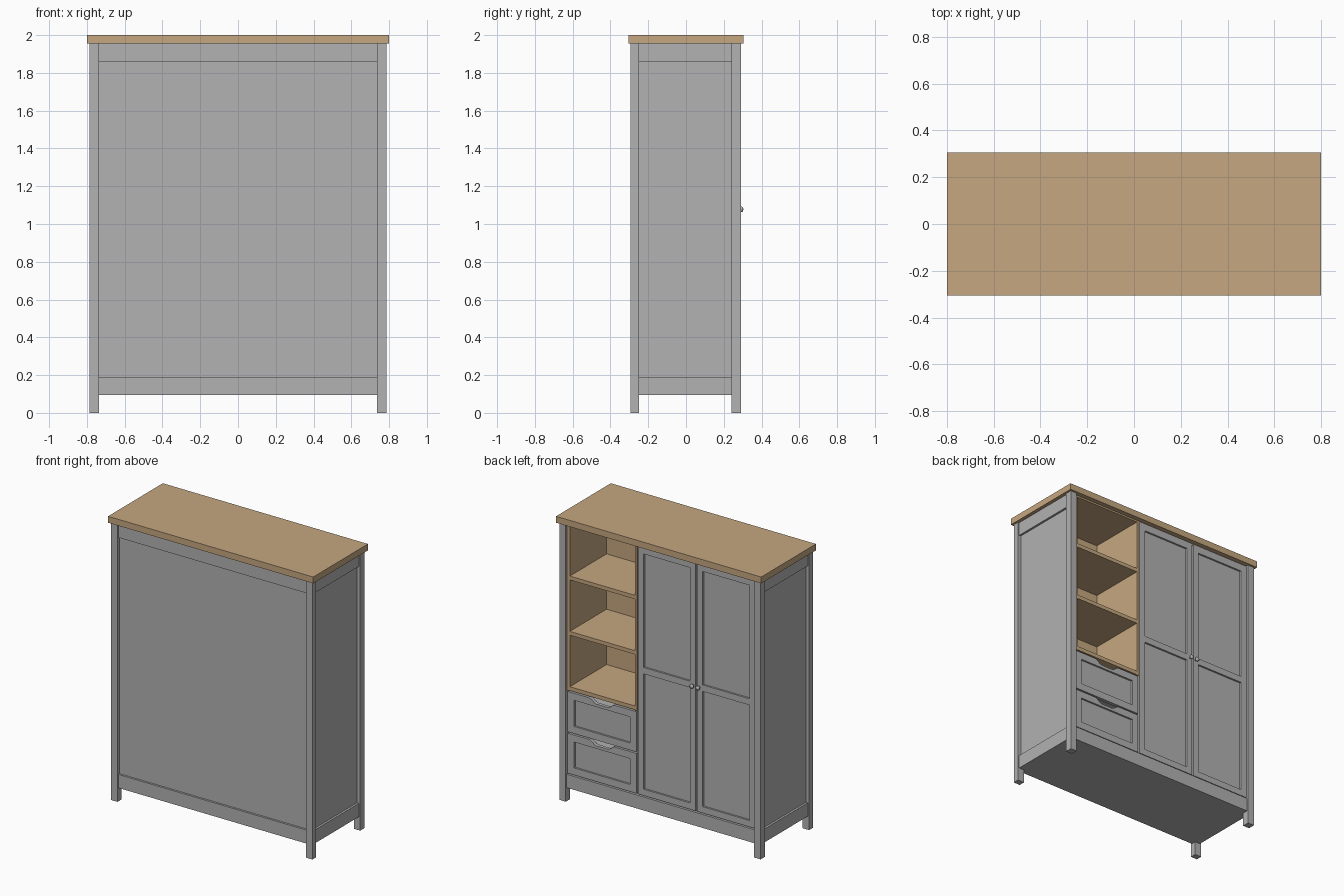
import bpy, bmesh
from mathutils import Vector

if "Cube" in bpy.data.objects:
    bpy.data.objects.remove(bpy.data.objects["Cube"])


def material(name, rgb):
    m = bpy.data.materials.new(name)
    m.diffuse_color = (*rgb, 1)
    m.use_nodes = True
    m.node_tree.nodes["Principled BSDF"].inputs["Base Color"].default_value = m.diffuse_color
    return m


GREY = material("grey paint", (0.445, 0.445, 0.445))
OAK = material("oak wood", (0.558, 0.386, 0.216))


def add_prism(bm, profile, y0, y1):
    """Extrude an x/z outline from y0 to y1."""
    f = bm.faces.new([bm.verts.new((x, y0, z)) for x, z in profile])
    out = bmesh.ops.extrude_face_region(bm, geom=[f])
    verts = [v for v in out["geom"] if isinstance(v, bmesh.types.BMVert)]
    bmesh.ops.translate(bm, verts=verts, vec=Vector((0, y1 - y0, 0)))


def add_box(bm, x0, x1, y0, y1, z0, z1):
    add_prism(bm, [(x0, z0), (x1, z0), (x1, z1), (x0, z1)], y0, y1)


def finish(bm, name, mat):
    bmesh.ops.recalc_face_normals(bm, faces=bm.faces)
    me = bpy.data.meshes.new(name)
    bm.to_mesh(me)
    bm.free()
    me.materials.append(mat)
    ob = bpy.data.objects.new(name, me)
    bpy.context.collection.objects.link(ob)
    return ob


def box(name, mat, *dims):
    bm = bmesh.new()
    add_box(bm, *dims)
    return finish(bm, name, mat)


FRONT, BACK = 0.275, 0.25      # faces of the doors and drawers
PANEL = 0.262                  # recessed panel face

# Top board
box("top_board", OAK, -0.8, 0.8, -0.305, 0.305, 1.955, 2.0)

# Legs, side panels and side rails
for s, side in ((-1, "left"), (1, "right")):
    def span(a, b):
        return sorted((s * a, s * b))
    for y0, y1, end in ((-0.293, -0.25, "plain"), (0.24, 0.29, "door")):
        box(f"{side}_{end}_leg", GREY, *span(0.735, 0.785), y0, y1, 0, 1.955)
    box(f"{side}_side_panel", GREY, *span(0.74, 0.76), -0.25, 0.24, 0.1, 1.955)
    box(f"{side}_lower_rail", GREY, *span(0.75, 0.775), -0.25, 0.24, 0.095, 0.19)
    box(f"{side}_upper_rail", GREY, *span(0.75, 0.775), -0.25, 0.24, 1.86, 1.955)

# Plain face with its rails
box("plain_panel", GREY, -0.74, 0.74, -0.27, -0.255, 0.1, 1.955)
box("plain_lower_rail", GREY, -0.735, 0.735, -0.284, -0.26, 0.095, 0.19)
box("plain_upper_rail", GREY, -0.735, 0.735, -0.284, -0.26, 1.86, 1.955)

# Floor, kick rail, thin head rail and divider
box("floor", GREY, -0.75, 0.75, -0.26, 0.25, 0.095, 0.12)
box("kick_rail", GREY, -0.735, 0.735, 0.24, 0.28, 0.095, 0.19)
box("head_rail", GREY, -0.735, 0.735, 0.22, 0.27, 1.947, 1.955)
box("divider", GREY, 0.165, 0.19, -0.25, 0.25, 0.12, 1.95)

# Open oak shelf unit
X0, X1, DEEP = 0.19, 0.734, -0.135
bm = bmesh.new()
add_box(bm, X0, X0 + 0.015, DEEP, FRONT, 0.78, 1.952)
add_box(bm, X1 - 0.02, X1, DEEP, FRONT, 0.78, 1.952)
add_box(bm, X0, X1, DEEP - 0.015, DEEP, 0.78, 1.952)
add_box(bm, X0, X1, DEEP, FRONT, 1.94, 1.952)
for z in (0.81, 1.20, 1.59):
    add_box(bm, X0 + 0.01, X1 - 0.01, DEEP, FRONT - 0.001, z - 0.027, z)
finish(bm, "shelf_unit", OAK)

# Drawers with a scooped grip in the upper rail
DX0, DX1, M = 0.195, 0.73, 0.05
cx = (DX0 + DX1) / 2
for i, (z0, z1) in enumerate(((0.197, 0.479), (0.489, 0.773))):
    bm = bmesh.new()
    add_box(bm, DX0, DX0 + M, BACK, FRONT, z0, z1)
    add_box(bm, DX1 - M, DX1, BACK, FRONT, z0, z1)
    add_box(bm, DX0 + M, DX1 - M, BACK, FRONT, z0, z0 + M)
    zr = z1 - M
    notch = [(0.095, 0), (0.08, -0.008), (0.06, -0.025), (0.045, -0.03)]
    upper = [(DX0 + M, zr), (DX1 - M, zr), (DX1 - M, z1)]
    upper += [(cx + a, z1 + b) for a, b in notch]
    upper += [(cx - a, z1 + b) for a, b in reversed(notch)]
    upper += [(DX0 + M, z1)]
    add_prism(bm, upper, BACK, FRONT)
    add_box(bm, DX0 + M, DX1 - M, BACK, PANEL, z0 + M, zr)
    add_box(bm, DX0 + 0.01, DX1 - 0.01, DEEP, BACK, z0 + 0.01, z1 - 0.035)
    finish(bm, f"drawer_{i + 1}", GREY)

# Two-panel doors with round knobs
M, Z0, Z1 = 0.045, 0.197, 1.945
for name, x0, x1, kx in (("inner", -0.268, 0.183, -0.25), ("outer", -0.732, -0.278, -0.297)):
    bm = bmesh.new()
    add_box(bm, x0, x0 + M, BACK, FRONT, Z0, Z1)
    add_box(bm, x1 - M, x1, BACK, FRONT, Z0, Z1)
    for a, b in ((Z0, Z0 + M), (1.055, 1.1), (Z1 - M, Z1)):
        add_box(bm, x0 + M, x1 - M, BACK, FRONT, a, b)
    for a, b in ((Z0 + M, 1.055), (1.1, Z1 - M)):
        add_box(bm, x0 + M, x1 - M, BACK, PANEL, a, b)
    finish(bm, f"{name}_door", GREY)

    bpy.ops.mesh.primitive_uv_sphere_add(segments=20, ring_count=12, radius=0.015,
                                         location=(kx, 0.293, 1.078))
    knob = bpy.context.object
    knob.name = f"{name}_door_knob"
    knob.scale.y = 0.7
    knob.data.materials.append(GREY)
    bpy.ops.object.shade_smooth()
    bpy.ops.mesh.primitive_cylinder_add(vertices=16, radius=0.007, depth=0.02,
                                        location=(kx, 0.281, 1.078), rotation=(1.5708, 0, 0))
    stem = bpy.context.object
    stem.name = f"{name}_knob_stem"
    stem.data.materials.append(GREY)
    bpy.ops.object.shade_smooth_by_angle()
